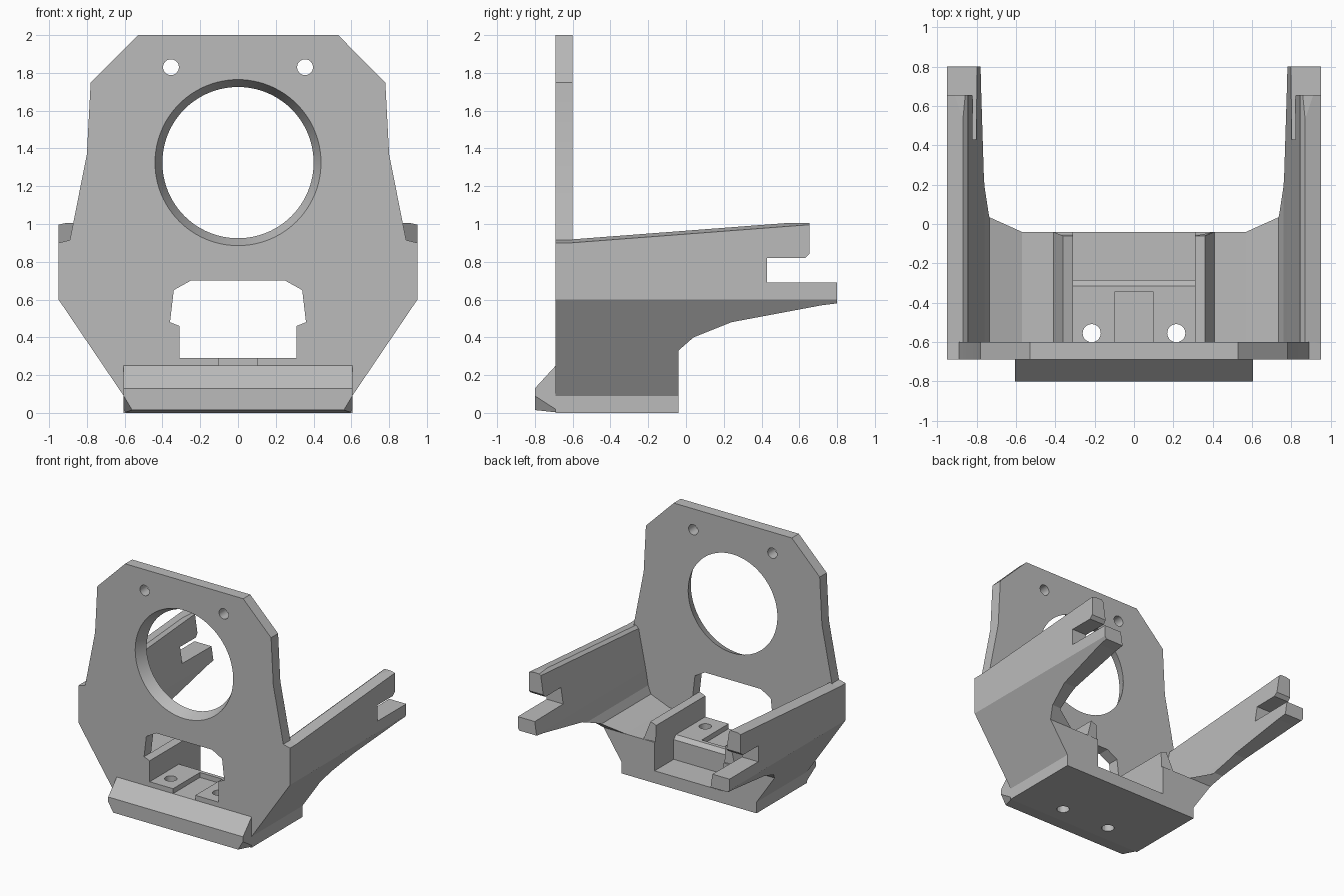
import bpy, bmesh, math

cube = bpy.data.objects.get("Cube")
if cube:
    bpy.data.objects.remove(cube, do_unlink=True)

grey = bpy.data.materials.new("plain grey")
grey.use_nodes = True
COLOUR = (0.5, 0.5, 0.5, 1)
grey.diffuse_color = COLOUR
grey.node_tree.nodes["Principled BSDF"].inputs["Base Color"].default_value = COLOUR


def finish(name, bm):
    bmesh.ops.recalc_face_normals(bm, faces=bm.faces)
    mesh = bpy.data.meshes.new(name)
    bm.to_mesh(mesh)
    bm.free()
    mesh.materials.append(grey)
    obj = bpy.data.objects.new(name, mesh)
    bpy.context.collection.objects.link(obj)
    return obj


def prism(name, points, axis, start, end, start_drop=0.0, drop_above=9.0):
    """Extrude a profile along x or y; high points can start lower."""
    bm = bmesh.new()
    rings = []
    for d, drop in ((start, start_drop), (end, 0.0)):
        ring = []
        for p, z in points:
            z -= drop if z > drop_above else 0.0
            ring.append(bm.verts.new((d, p, z) if axis == "x" else (p, d, z)))
        rings.append(ring)
    n = len(points)
    bm.faces.new(rings[0])
    bm.faces.new(rings[1])
    for i in range(n):
        j = (i + 1) % n
        bm.faces.new((rings[0][i], rings[0][j], rings[1][j], rings[1][i]))
    return finish(name, bm)


def mirrored(points):
    return points + [(-x, z) for x, z in reversed(points)]


def circle(x, z, r, steps):
    return [(x + r * math.cos(math.tau * i / steps),
             z + r * math.sin(math.tau * i / steps)) for i in range(steps)]


def cone(name, centre, r1, r2, depth, steps, turn=0.0):
    bm = bmesh.new()
    bmesh.ops.create_cone(bm, cap_ends=True, segments=steps,
                          radius1=r1, radius2=r2, depth=depth)
    obj = finish(name, bm)
    obj.rotation_euler.x = turn
    obj.location = centre
    return obj


def apply(obj, cutters=(), operation="DIFFERENCE", mirror=False):
    for c in cutters:
        mod = obj.modifiers.new("cut", "BOOLEAN")
        mod.operation = operation
        mod.solver = "EXACT"
        mod.object = c
    if mirror:
        obj.modifiers.new("mirror", "MIRROR").use_axis[0] = True
    bpy.context.view_layer.update()
    deps = bpy.context.evaluated_depsgraph_get()
    mesh = bpy.data.meshes.new_from_object(obj.evaluated_get(deps))
    obj.modifiers.clear()
    obj.data = mesh
    for c in cutters:
        bpy.data.objects.remove(c, do_unlink=True)


# Upright front plate with bore, screw holes and window
outline = [(0.605, 0), (0.605, 0.09), (0.95, 0.6), (0.95, 0.9), (0.89, 0.915),
           (0.8, 1.37), (0.78, 1.75), (0.53, 2.0)]
plate = prism("front_plate", mirrored(outline), "y", -0.69, -0.6)
window = [(0.1, 0.25), (0.1, 0.29), (0.31, 0.29), (0.31, 0.46), (0.36, 0.48),
          (0.34, 0.65), (0.25, 0.7)]
cuts = [prism("window_cut", mirrored(window), "y", -0.8, -0.5),
        cone("bore_cut", (0, -0.645, 1.325), 0.40, 0.44, 0.09, 96, math.pi / 2)]
# tiny overshoot so the bore opens cleanly on both faces
cuts[1].scale.z = 1.02
cuts += [prism("screw_cut", circle(s * 0.355, 1.83, 0.042, 32), "y", -0.8, -0.5)
         for s in (-1, 1)]
apply(plate, cuts)

# Side arms: cross-section trimmed by a side profile, then mirrored
section = [(0.31, 0), (0.605, 0), (0.605, 0.09), (0.95, 0.6), (0.95, 0.987),
           (0.87, 1.005), (0.845, 0.985), (0.78, 0.58), (0.76, 0.46),
           (0.735, 0.395), (0.57, 0.33), (0.31, 0.33)]
arms = prism("side_arms", section, "y", -0.65, 0.9, 0.09, 0.9)
for v in arms.data.vertices:           # keep the rising top level with the plate
    if v.co.z > 0.9 and v.co.y > 0.5:
        v.co.z += 0.028
side = [(-0.7, -0.1), (-0.04, -0.1), (-0.04, 0.33), (0.04, 0.4), (0.24, 0.48),
        (0.72, 0.57), (0.8, 0.58), (0.8, 0.69), (0.43, 0.69), (0.43, 0.82),
        (0.63, 0.82), (0.655, 0.845), (0.655, 1.005), (-0.7, 1.005)]
apply(arms, [prism("side_trim", side, "x", 0.2, 1.1)], "INTERSECT", True)

# Short inner walls of the two cradles
wall = [(0.31, 0.1), (0.41, 0.1), (0.41, 0.33), (0.36, 0.48), (0.31, 0.46)]
walls = prism("cradle_walls", wall, "y", -0.65, -0.04)
for v in walls.data.vertices:          # sloped lead-in at the back
    if v.co.y > -0.1 and v.co.z > 0.4:
        v.co.y -= 0.02
apply(walls, mirror=True)

# Centre floor with drilled pads, ridge and slot
floor = [(-0.65, 0), (-0.65, 0.29), (-0.315, 0.29), (-0.285, 0.26),
         (-0.285, 0.1), (-0.04, 0.1), (-0.04, 0)]
base = prism("centre_floor", floor, "x", -0.31, 0.31)
slot = [(-0.8, 0.25), (-0.345, 0.25), (-0.345, 0.4), (-0.8, 0.4)]
cuts = [prism("slot_cut", slot, "x", -0.1, 0.1)]
cuts += [cone("drill_cut", (s * 0.215, -0.555, 0.15), 0.046, 0.046, 0.6, 32)
         for s in (-1, 1)]
apply(base, cuts)

# Front lip, wedge shaped with clipped lower corners
bm = bmesh.new()
for s in (-1, 1):
    for x, y, z in ((0.605, -0.66, 0.25), (0.605, -0.69, 0.25), (0.605, -0.8, 0.13),
                    (0.605, -0.8, 0.09), (0.56, -0.8, 0.015), (0.605, -0.66, 0.0)):
        bm.verts.new((s * x, y, z))
bmesh.ops.convex_hull(bm, input=bm.verts)
bmesh.ops.dissolve_limit(bm, angle_limit=0.01, verts=bm.verts, edges=bm.edges)
lip = finish("front_lip", bm)

# Smooth only the round holes
bpy.ops.object.select_all(action="DESELECT")
for obj in (plate, base):
    obj.select_set(True)
bpy.context.view_layer.objects.active = plate
bpy.ops.object.shade_smooth_by_angle(angle=math.radians(25))
